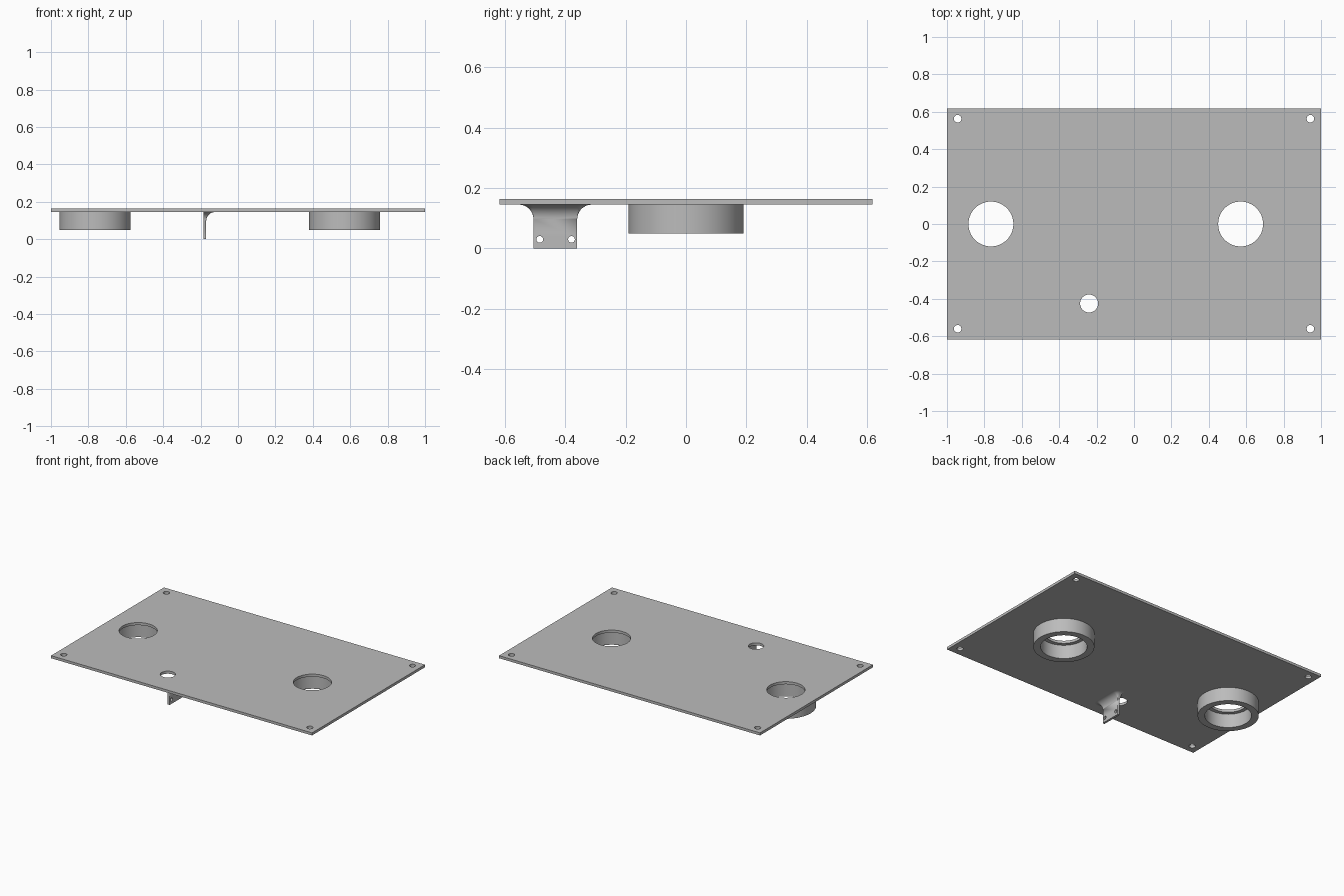
import bpy, bmesh
from math import sin, cos, pi, radians
from mathutils import Matrix, Vector

cube = bpy.data.objects.get("Cube")
if cube:
    bpy.data.objects.remove(cube)

PLATE_BOTTOM, PLATE_TOP = 0.145, 0.163

grey = bpy.data.materials.new("plain grey")
grey.use_nodes = True
grey.diffuse_color = (0.5, 0.5, 0.5, 1)
grey.node_tree.nodes["Principled BSDF"].inputs["Base Color"].default_value = (0.5, 0.5, 0.5, 1)


def make_object(name, bm):
    bmesh.ops.recalc_face_normals(bm, faces=bm.faces)
    mesh = bpy.data.meshes.new(name)
    bm.to_mesh(mesh)
    bm.free()
    mesh.materials.append(grey)
    obj = bpy.data.objects.new(name, mesh)
    bpy.context.collection.objects.link(obj)
    return obj


def activate(obj):
    bpy.ops.object.select_all(action='DESELECT')
    obj.select_set(True)
    bpy.context.view_layer.objects.active = obj


def smooth(obj):
    activate(obj)
    bpy.ops.object.shade_smooth_by_angle(angle=radians(35))


def drill(obj, holes, axis='Z'):
    """Cut round holes, each given as (centre, radius), along an axis."""
    bm = bmesh.new()
    turn = Matrix.Rotation(pi / 2, 4, 'Y') if axis == 'X' else Matrix()
    for centre, radius in holes:
        bmesh.ops.create_cone(bm, cap_ends=True, segments=64, radius1=radius, radius2=radius,
                              depth=0.1, matrix=Matrix.Translation(Vector(centre)) @ turn)
    cutter = make_object("hole_cutter", bm)
    cutter.hide_render = True
    mod = obj.modifiers.new("holes", 'BOOLEAN')
    mod.operation, mod.solver, mod.object = 'DIFFERENCE', 'EXACT', cutter
    activate(obj)
    bpy.ops.object.modifier_apply(modifier=mod.name)
    bpy.data.objects.remove(cutter)


# Flat panel with corner screw holes, two large openings and a small one
bm = bmesh.new()
bmesh.ops.create_cube(bm, size=1, matrix=Matrix.Translation((0, 0, (PLATE_BOTTOM + PLATE_TOP) / 2))
                      @ Matrix.Diagonal((2, 1.236, PLATE_TOP - PLATE_BOTTOM, 1)))
panel = make_object("panel", bm)
ring_x = {"right_ring": -0.765, "left_ring": 0.57}
holes = [((x, y, 0.155), 0.02) for x in (-0.943, 0.943) for y in (-0.56, 0.563)]
holes += [((x, 0, 0.155), 0.12) for x in ring_x.values()]
holes.append(((-0.24, -0.425, 0.155), 0.048))
drill(panel, holes)
smooth(panel)

# Rings under the large openings, with a bore wider than the opening
for name, x in ring_x.items():
    bm = bmesh.new()
    section = [(0.145, 0.05), (0.19, 0.05), (0.19, PLATE_BOTTOM), (0.145, PLATE_BOTTOM)]
    verts = [bm.verts.new((x + r, 0, z)) for r, z in section]
    edges = [bm.edges.new((verts[i], verts[(i + 1) % 4])) for i in range(4)]
    bmesh.ops.spin(bm, geom=verts + edges, cent=(x, 0, 0), axis=(0, 0, 1),
                   angle=2 * pi, steps=72, use_merge=True)
    bmesh.ops.remove_doubles(bm, verts=bm.verts, dist=0.0001)
    smooth(make_object(name, bm))

# Hanging tab: flat on one face, flaring into the panel on the other three sides
X0, X1, Y0, Y1, FLARE = -0.185, -0.17, -0.505, -0.36, 0.048
STEPS, CORNER = 12, 10


def tab_outline(d):
    turns = [i / CORNER * pi / 2 for i in range(CORNER + 1)]
    front = [(X1 + d * sin(a), Y0 - d * cos(a)) for a in turns]
    back = [(X1 + d * cos(a), Y1 + d * sin(a)) for a in turns]
    return [(X0, Y0 - d)] + front + back + [(X0, Y1 + d)]


levels = [(0, 0)]
for i in range(STEPS + 1):
    a = i / STEPS * pi / 2
    levels.append((PLATE_BOTTOM - FLARE + FLARE * sin(a), FLARE * (1 - cos(a))))
bm = bmesh.new()
loops = [[bm.verts.new((x, y, z)) for x, y in tab_outline(d)] for z, d in levels]
count = len(loops[0])
for low, high in zip(loops, loops[1:]):
    for i in range(count):
        j = (i + 1) % count
        bm.faces.new((low[i], low[j], high[j], high[i]))
bm.faces.new(loops[0])
bm.faces.new(loops[-1])
bmesh.ops.remove_doubles(bm, verts=bm.verts, dist=0.00001)
tab = make_object("mounting_tab", bm)
drill(tab, [((X1, y, 0.03), 0.011) for y in (-0.484, -0.379)], axis='X')
smooth(tab)
